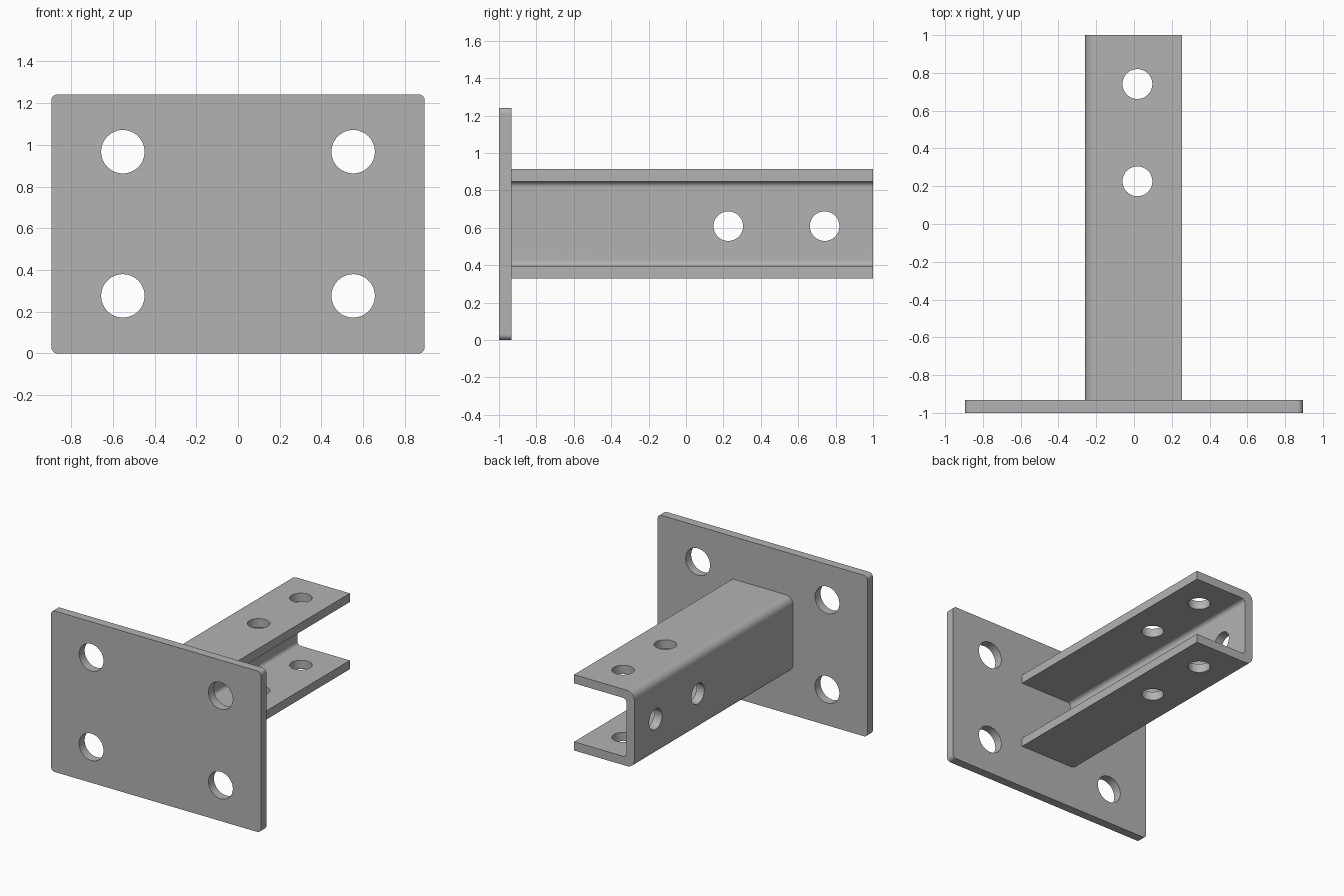
import bpy, bmesh, math
from mathutils import Matrix, Vector

cube = bpy.data.objects.get("Cube")
if cube:
    bpy.data.objects.remove(cube, do_unlink=True)

steel = bpy.data.materials.new("grey steel")
steel.use_nodes = True
GREY = (0.45, 0.45, 0.45, 1)
steel.diffuse_color = GREY
steel.node_tree.nodes["Principled BSDF"].inputs["Base Color"].default_value = GREY


def rounded(corners, steps=8):
    """Turn (x, z, radius) corners into an outline with filleted corners."""
    outline = []
    for i, (x, z, r) in enumerate(corners):
        p = Vector((x, z))
        if r == 0:
            outline.append(p)
            continue
        a = (Vector(corners[i - 1][:2]) - p).normalized()
        b = (Vector(corners[(i + 1) % len(corners)][:2]) - p).normalized()
        for k in range(steps + 1):
            t = k / steps * math.pi / 2
            outline.append(p + r * (a * (1 - math.sin(t)) + b * (1 - math.cos(t))))
    return outline


def extrude(name, outline, y0, y1):
    """Extrude an x-z outline along y."""
    bm = bmesh.new()
    face = bm.faces.new([bm.verts.new((p.x, y0, p.y)) for p in outline])
    ext = bmesh.ops.extrude_face_region(bm, geom=[face])["geom"]
    moved = [g for g in ext if isinstance(g, bmesh.types.BMVert)]
    bmesh.ops.translate(bm, verts=moved, vec=(0, y1 - y0, 0))
    bmesh.ops.recalc_face_normals(bm, faces=bm.faces)
    mesh = bpy.data.meshes.new(name)
    bm.to_mesh(mesh)
    bm.free()
    mesh.materials.append(steel)
    obj = bpy.data.objects.new(name, mesh)
    bpy.context.collection.objects.link(obj)
    return obj


def drill(obj, holes):
    """Cut round holes given as (centre, axis, radius, length)."""
    bm = bmesh.new()
    for centre, axis, radius, length in holes:
        turn = Vector(axis).to_track_quat("Z", "Y").to_matrix().to_4x4()
        bmesh.ops.create_cone(bm, cap_ends=True, segments=48, radius1=radius,
                              radius2=radius, depth=length,
                              matrix=Matrix.Translation(centre) @ turn)
    mesh = bpy.data.meshes.new("hole_cutter")
    bm.to_mesh(mesh)
    bm.free()
    mesh.materials.append(steel)
    cutter = bpy.data.objects.new("hole_cutter", mesh)
    cutter.hide_render = True
    bpy.context.collection.objects.link(cutter)
    bpy.ops.object.select_all(action="DESELECT")
    obj.select_set(True)
    bpy.context.view_layer.objects.active = obj
    cut = obj.modifiers.new("holes", "BOOLEAN")
    cut.operation, cut.solver, cut.object = "DIFFERENCE", "EXACT", cutter
    bpy.ops.object.modifier_apply(modifier=cut.name)
    bpy.data.objects.remove(cutter, do_unlink=True)
    bpy.ops.object.shade_smooth_by_angle(angle=math.radians(30))
    obj.modifiers.new("flat face normals", "WEIGHTED_NORMAL").keep_sharp = True


# Mounting plate with four bolt holes
HALF, TOP, BACK, T = 0.895, 1.242, -0.933, 0.067
plate = extrude("mounting_plate", rounded([
    (-HALF, 0, 0.03), (HALF, 0, 0.03), (HALF, TOP, 0.03), (-HALF, TOP, 0.03)]), -1, BACK)
drill(plate, [((x, -0.966, z), (0, 1, 0), 0.104, 0.3)
              for x in (-0.552, 0.552) for z in (0.276, 0.967)])

# Channel arm, open towards +x
L, R, LOW, HIGH = -0.259, 0.255, 0.329, 0.914
arm = extrude("channel_arm", rounded([
    (R, LOW, 0), (R, LOW + T, 0), (L + T, LOW + T, 0.03), (L + T, HIGH - T, 0.03),
    (R, HIGH - T, 0), (R, HIGH, 0), (L, HIGH, 0.06), (L, LOW, 0.06)]), BACK, 1)

# Holes through both flanges and through the web
holes = []
for y in (0.226, 0.741):
    for z in (LOW + T / 2, HIGH - T / 2):
        holes.append(((0.018, y, z), (0, 0, 1), 0.079, 0.15))
    holes.append(((L + T / 2, y, 0.609), (1, 0, 0), 0.079, 0.15))
drill(arm, holes)
